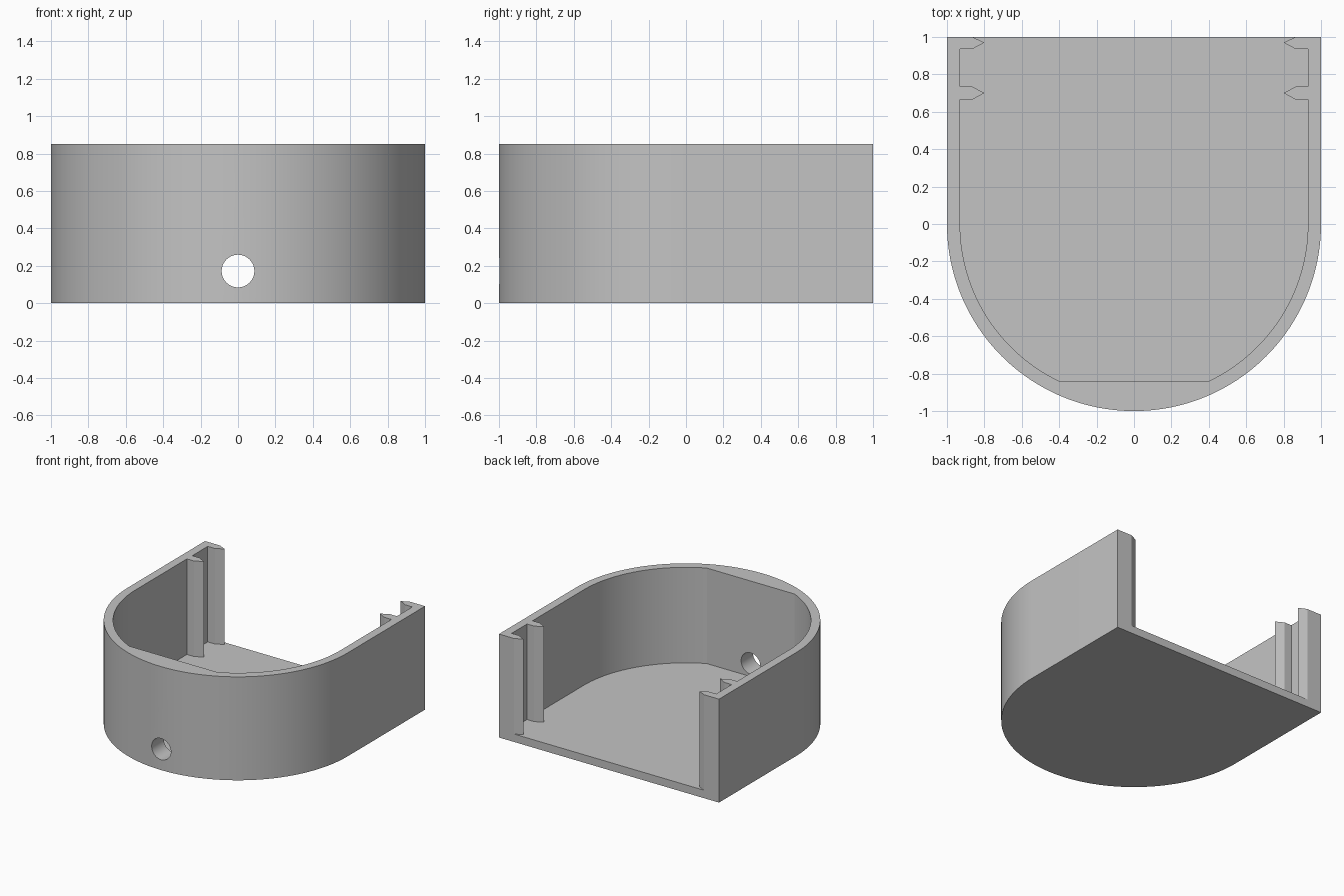
import bpy
import bmesh
from math import cos, sin, pi, asin
from mathutils import Matrix

default = bpy.data.objects.get("Cube")
if default:
    bpy.data.objects.remove(default, do_unlink=True)

HEIGHT = 0.85
FLOOR = 0.065
INNER = 0.93
FLAT_Y = -0.84
SEGMENTS = 48


def plain_material(name, value):
    mat = bpy.data.materials.new(name)
    mat.use_nodes = True
    colour = (value, value, value, 1)
    mat.diffuse_color = colour
    mat.node_tree.nodes["Principled BSDF"].inputs["Base Color"].default_value = colour
    return mat


def add_object(name, bm):
    bmesh.ops.recalc_face_normals(bm, faces=bm.faces)
    mesh = bpy.data.meshes.new(name)
    bm.to_mesh(mesh)
    bm.free()
    obj = bpy.data.objects.new(name, mesh)
    bpy.context.collection.objects.link(obj)
    return obj


def prism(name, half, z0, z1):
    """Extrude a closed outline given by its +x half, mirrored to -x."""
    outline = half + [(-x, y) for x, y in reversed(half) if abs(x) > 1e-6]
    bm = bmesh.new()
    face = bm.faces.new([bm.verts.new((x, y, z0)) for x, y in outline])
    grown = bmesh.ops.extrude_face_region(bm, geom=[face])["geom"]
    top = [v for v in grown if isinstance(v, bmesh.types.BMVert)]
    bmesh.ops.translate(bm, verts=top, vec=(0, 0, z1 - z0))
    return add_object(name, bm)


def arc(radius, end):
    """Points from the +x side round towards the front."""
    return [(radius * cos(end * i / SEGMENTS), -radius * sin(end * i / SEGMENTS))
            for i in range(SEGMENTS + 1)]


def rib(y0, tip_y, y1):
    """Pointed guide rib standing in from the side wall."""
    return [(INNER, y1), (0.865, y1), (0.80, tip_y), (0.865, y0), (INNER, y0)]


# Solid body: straight sides with a half-round front
body_half = [(1, 1)] + arc(1, pi / 2)
body_half[-1] = (0, -1)
housing = prism("housing", body_half, 0, HEIGHT)

# Cavity, open at the back, leaving two pairs of guide ribs and a flat front
back_rib = [(0.865, 1.1), (0.865, 1.0), (0.80, 0.97), (0.865, 0.935), (INNER, 0.935)]
cavity_half = back_rib + rib(0.665, 0.70, 0.735) + arc(INNER, asin(-FLAT_Y / INNER))
cavity = prism("cavity_cutter", cavity_half, FLOOR, HEIGHT + 0.2)

# Round cable hole through the front wall
bm = bmesh.new()
bmesh.ops.create_cone(
    bm, cap_ends=True, segments=40, radius1=0.0875, radius2=0.0875, depth=0.6,
    matrix=Matrix.Translation((0, -0.9, 0.172)) @ Matrix.Rotation(pi / 2, 4, "X"))
hole = add_object("cable_hole_cutter", bm)

# Cut the body and remove the cutters
bpy.ops.object.select_all(action="DESELECT")
bpy.context.view_layer.objects.active = housing
housing.select_set(True)
for cutter in (cavity, hole):
    cutter.hide_render = True
    mod = housing.modifiers.new(cutter.name, "BOOLEAN")
    mod.operation = "DIFFERENCE"
    mod.solver = "EXACT"
    mod.object = cutter
    bpy.ops.object.modifier_apply(modifier=mod.name)
    bpy.data.objects.remove(cutter, do_unlink=True)

# Finish: one plain grey, curved walls smooth and corners sharp
housing.data.materials.clear()
housing.data.materials.append(plain_material("light grey plastic", 0.55))
bpy.ops.object.shade_smooth_by_angle(angle=pi / 9)
